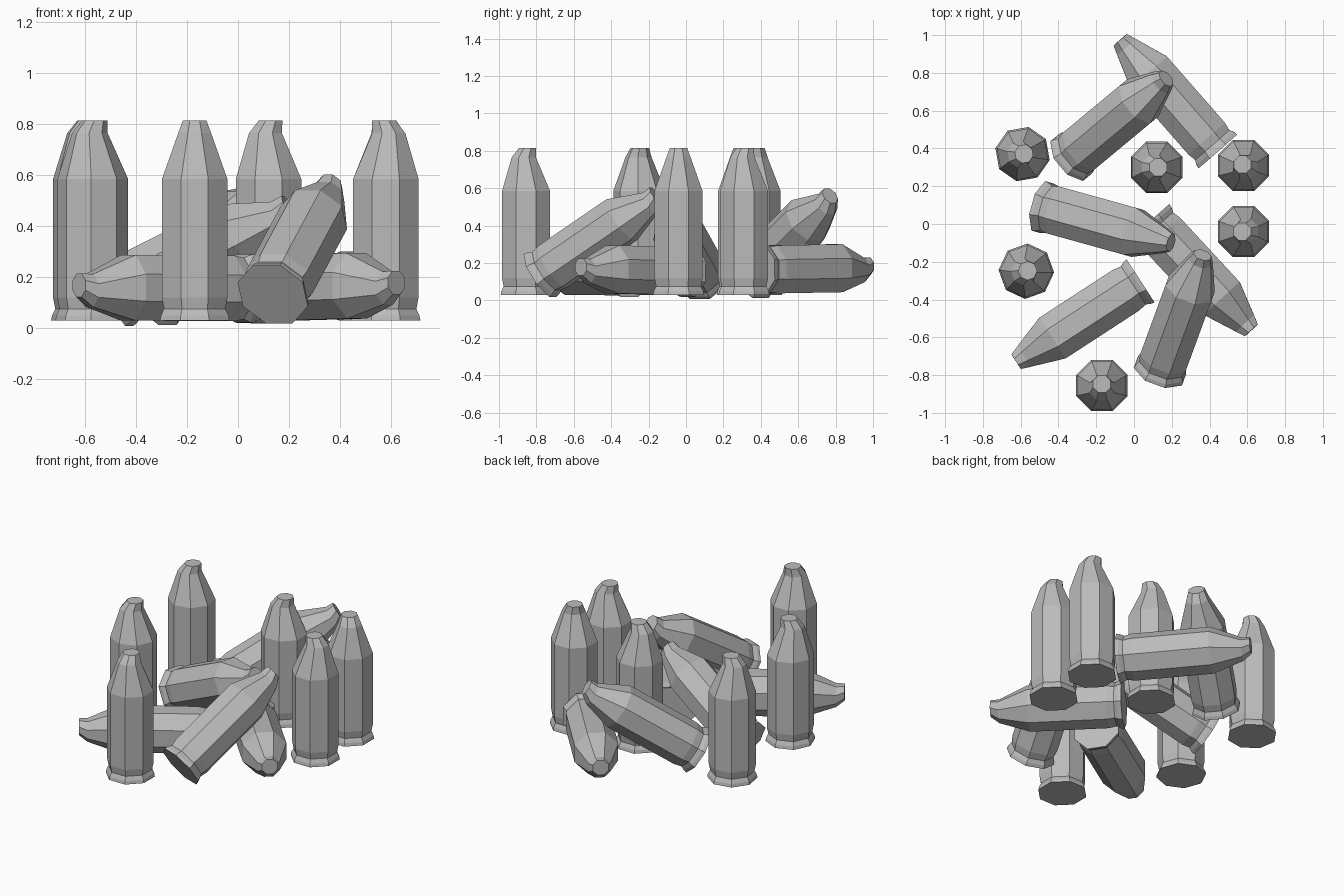
import bpy, bmesh, math
from mathutils import Matrix, Vector

cube = bpy.data.objects.get("Cube")
if cube:
    bpy.data.objects.remove(cube, do_unlink=True)

SIDES = 8
LENGTH = 0.785

# Single metal colour
metal = bpy.data.materials.new("grey_metal")
metal.use_nodes = True
grey = (0.5, 0.5, 0.5, 1)
metal.diffuse_color = grey
metal.node_tree.nodes["Principled BSDF"].inputs["Base Color"].default_value = grey

# Cartridge outline: radius, height, sideways shift of the ring
PROFILE = [
    (0.147, 0, 0),             # rim
    (0.143, 0.02, 0),
    (0.13, 0.045, 0),          # extractor groove
    (0.139, 0.09, 0),          # case
    (0.139, 0.555, 0),         # shoulder
    (0.07, 0.735, -0.012),     # dented nose
    (0.05, LENGTH, 0.008),     # blunt tip
]


def cartridge_mesh():
    bm = bmesh.new()
    rings = []
    for radius, height, shift in PROFILE:
        ring = []
        for i in range(SIDES):
            a = math.tau * (i + 0.5) / SIDES
            ring.append(bm.verts.new((radius * math.cos(a),
                                      radius * math.sin(a) + shift, height)))
        rings.append(ring)
    for low, high in zip(rings, rings[1:]):
        for i in range(SIDES):
            j = (i + 1) % SIDES
            bm.faces.new((low[i], low[j], high[j], high[i]))
    bm.faces.new(rings[0][::-1])
    bm.faces.new(rings[-1])
    mesh = bpy.data.meshes.new("cartridge")
    bm.to_mesh(mesh)
    bm.free()
    mesh.materials.append(metal)
    return mesh


mesh = cartridge_mesh()


def place(name, matrix):
    obj = bpy.data.objects.new(name, mesh)
    obj.matrix_world = matrix
    bpy.context.collection.objects.link(obj)


# Standing cartridges: x, y, turn in degrees
standing = [
    (-0.59, 0.37, -80),
    (0.12, 0.30, -90),
    (0.58, 0.31, 45),
    (0.58, -0.04, 90),
    (-0.57, -0.25, -70),
    (-0.17, -0.855, 0),
]
for n, (x, y, turn) in enumerate(standing, 1):
    place(f"standing_cartridge_{n}",
          Matrix.Translation((x, y, 0.03)) @ Matrix.Rotation(math.radians(turn), 4, "Z"))

# Fallen cartridges: centre of the base, centre of the tip
fallen = [
    ((0.43, 0.40, 0.165), (-0.06, 0.96, 0.175)),
    ((-0.33, 0.355, 0.13), (0.17, 0.77, 0.55)),
    ((-0.485, 0.09, 0.13), (0.20, -0.10, 0.47)),
    ((0.02, -0.31, 0.155), (-0.61, -0.72, 0.16)),
    ((0.10, 0.0, 0.155), (0.61, -0.55, 0.17)),
    ((0.14, -0.77, 0.14), (0.36, -0.17, 0.55)),
]
for n, (base, tip) in enumerate(fallen, 1):
    base, tip = Vector(base), Vector(tip)
    axis = (tip - base).normalized()
    start = (base + tip) / 2 - axis * LENGTH / 2
    place(f"fallen_cartridge_{n}",
          Matrix.Translation(start) @ axis.to_track_quat("Z", "Y").to_matrix().to_4x4())
